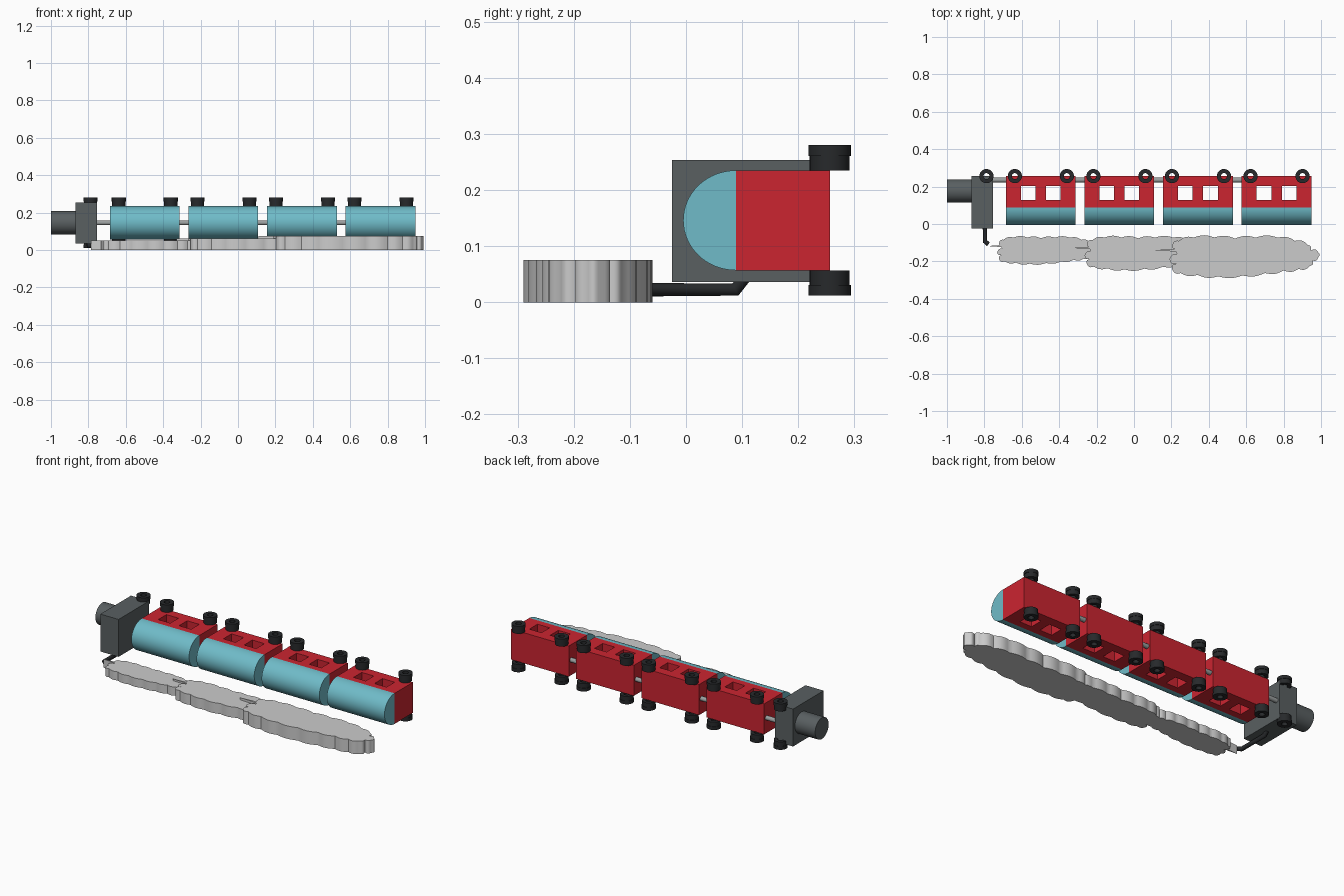
import bpy, bmesh, math
from mathutils import Vector

if "Cube" in bpy.data.objects:
    bpy.data.objects.remove(bpy.data.objects["Cube"])

ZC = 0.146          # mid plane of the train, which lies on its side
WAGON_X = [-0.498 + 0.42 * i for i in range(4)]


def material(name, rgb):
    m = bpy.data.materials.new(name)
    m.diffuse_color = (*rgb, 1)
    m.use_nodes = True
    m.node_tree.nodes["Principled BSDF"].inputs["Base Color"].default_value = m.diffuse_color
    return m


RED = material("red", (0.60, 0.018, 0.03))
BLUE = material("light_blue", (0.16, 0.50, 0.58))
DARK = material("dark_grey", (0.10, 0.115, 0.12))
BLACK = material("near_black", (0.02, 0.022, 0.024))
STEEL = material("steel", (0.33, 0.35, 0.35))


def finish(name, bm, mat=None, smooth=False):
    bmesh.ops.recalc_face_normals(bm, faces=bm.faces)
    me = bpy.data.meshes.new(name)
    bm.to_mesh(me)
    bm.free()
    ob = bpy.data.objects.new(name, me)
    bpy.context.collection.objects.link(ob)
    if mat:
        me.materials.append(mat)
    if smooth:
        bpy.ops.object.select_all(action='DESELECT')
        ob.select_set(True)
        bpy.context.view_layer.objects.active = ob
        bpy.ops.object.shade_smooth_by_angle(angle=math.radians(35))
    return ob


def extrude(bm, faces, vec):
    geo = bmesh.ops.extrude_face_region(bm, geom=faces)["geom"]
    bmesh.ops.translate(bm, vec=vec, verts=[v for v in geo if isinstance(v, bmesh.types.BMVert)])


def prism(name, pts, vec, mat=None, smooth=False):
    bm = bmesh.new()
    extrude(bm, [bm.faces.new([bm.verts.new(p) for p in pts])], Vector(vec))
    return finish(name, bm, mat, smooth)


def rod(name, x0, x1, y, z, r, mat, n=32):
    ring = [(x0, y + r * math.cos(2 * math.pi * i / n), z + r * math.sin(2 * math.pi * i / n)) for i in range(n)]
    return prism(name, ring, (x1 - x0, 0, 0), mat, True)


def wagon_body(name, x):
    # grid of cells with two window cells left out, extruded across the wagon
    xs = [x + d for d in (-0.186, -0.106, -0.028, 0.028, 0.106, 0.186)]
    ys = [0.089, 0.128, 0.203, 0.257]
    bm = bmesh.new()
    g = [[bm.verts.new((a, b, 0.057)) for b in ys] for a in xs]
    for i in range(5):
        for j in range(3):
            if j == 1 and i in (1, 3):
                continue
            bm.faces.new((g[i][j], g[i + 1][j], g[i + 1][j + 1], g[i][j + 1]))
    extrude(bm, bm.faces[:], Vector((0, 0, 0.178)))
    finish(name, bm, RED)


def wheel(name, x, side, n=28):
    # stepped ring revolved about the axle: (radius, distance from mid plane)
    prof = [(0.016, 0.089), (0.0355, 0.089), (0.0355, 0.115), (0.038, 0.115),
            (0.038, 0.134), (0.016, 0.134)]
    bm = bmesh.new()
    rings = []
    for i in range(n):
        a = 2 * math.pi * i / n
        rings.append([bm.verts.new((x + r * math.cos(a), 0.256 + r * math.sin(a), ZC + side * h)) for r, h in prof])
    for i in range(n):
        p, q = rings[i], rings[(i + 1) % n]
        for j in range(6):
            k = (j + 1) % 6
            bm.faces.new((p[j], q[j], q[k], p[k]))
    finish(name, bm, BLACK, True)


# wagons: red body, rounded blue roof, four wheels, coupling towards the engine
for w, x in enumerate(WAGON_X, 1):
    wagon_body(f"wagon_{w}_body", x)
    arc = [(x - 0.186, 0.089 - 0.094 * math.sin(math.pi * i / 32), ZC - 0.089 * math.cos(math.pi * i / 32))
           for i in range(33)]
    prism(f"wagon_{w}_roof", arc, (0.372, 0, 0), BLUE, True)
    for end, dx in (("front", -0.139), ("rear", 0.139)):
        for s in (-1, 1):
            wheel(f"wagon_{w}_{end}_wheel_{'left' if s < 0 else 'right'}", x + dx, s)
    rod(f"coupling_{w}", x - 0.262, x - 0.18, 0.235, ZC, 0.013, STEEL, 20)

# engine: cab block, boiler, wheels
prism("engine_cab", [(-0.87, -0.025, 0.036), (-0.753, -0.025, 0.036), (-0.753, 0.257, 0.036), (-0.87, 0.257, 0.036)],
      (0, 0, 0.218), DARK)
rod("engine_boiler", -1.0, -0.865, 0.177, ZC, 0.062, DARK, 40)
for s in (-1, 1):
    wheel(f"engine_wheel_{'left' if s < 0 else 'right'}", -0.789, s)

# exhaust pipe under the cab, bent towards the smoke
cu = bpy.data.curves.new("exhaust_pipe", 'CURVE')
cu.dimensions = '3D'
cu.bevel_depth = 0.0125
cu.bevel_resolution = 3
cu.use_fill_caps = True
sp = cu.splines.new('POLY')
path = [(-0.797, 0.105, 0.046), (-0.797, 0.088, 0.0225), (-0.797, -0.093, 0.0225), (-0.778, -0.108, 0.0225)]
sp.points.add(len(path) - 1)
for p, c in zip(sp.points, path):
    p.co = (*c, 1)
pipe = bpy.data.objects.new("exhaust_pipe", cu)
bpy.context.collection.objects.link(pipe)
cu.materials.append(BLACK)

# smoke: one scalloped cloud slab, repeated at three sizes from its thin tail
NOTCH = [(0.11, -0.14), (0.22, -0.132), (0.205, -0.115), (0.24, -0.09), (0.32, -0.072), (0.43, -0.072),
         (0.54, -0.078), (0.65, -0.073), (0.77, -0.073), (0.86, -0.09), (0.93, -0.112), (0.945, -0.142),
         (0.985, -0.152), (0.985, -0.178), (0.955, -0.195), (0.94, -0.225), (0.88, -0.24), (0.8, -0.248),
         (0.7, -0.262), (0.58, -0.275), (0.45, -0.28), (0.34, -0.272), (0.25, -0.262), (0.205, -0.245),
         (0.225, -0.212), (0.19, -0.188), (0.235, -0.16), (0.225, -0.148)]


def cloud(name, scale, tail):
    pts = []
    for i, a in enumerate(NOTCH):
        a, b = Vector(a), Vector(NOTCH[(i + 1) % len(NOTCH)])
        d = b - a
        out = Vector((-d.y, d.x)).normalized()
        bulge = 0 if i in (0, len(NOTCH) - 1) else min(0.012, d.length * 0.3)
        for k in range(6):
            t = k / 6
            p = a + d * t + out * bulge * math.sin(math.pi * t)
            q = (p - Vector(NOTCH[0])) * scale + Vector(tail)
            pts.append((q.x, q.y, 0))
    prism(name, pts, (0, 0, 0.075 * scale), None, True)


cloud("smoke_small", 0.67, (-0.785, -0.118))
cloud("smoke_medium", 0.82, (-0.33, -0.128))
cloud("smoke_large", 1.0, (0.11, -0.14))
